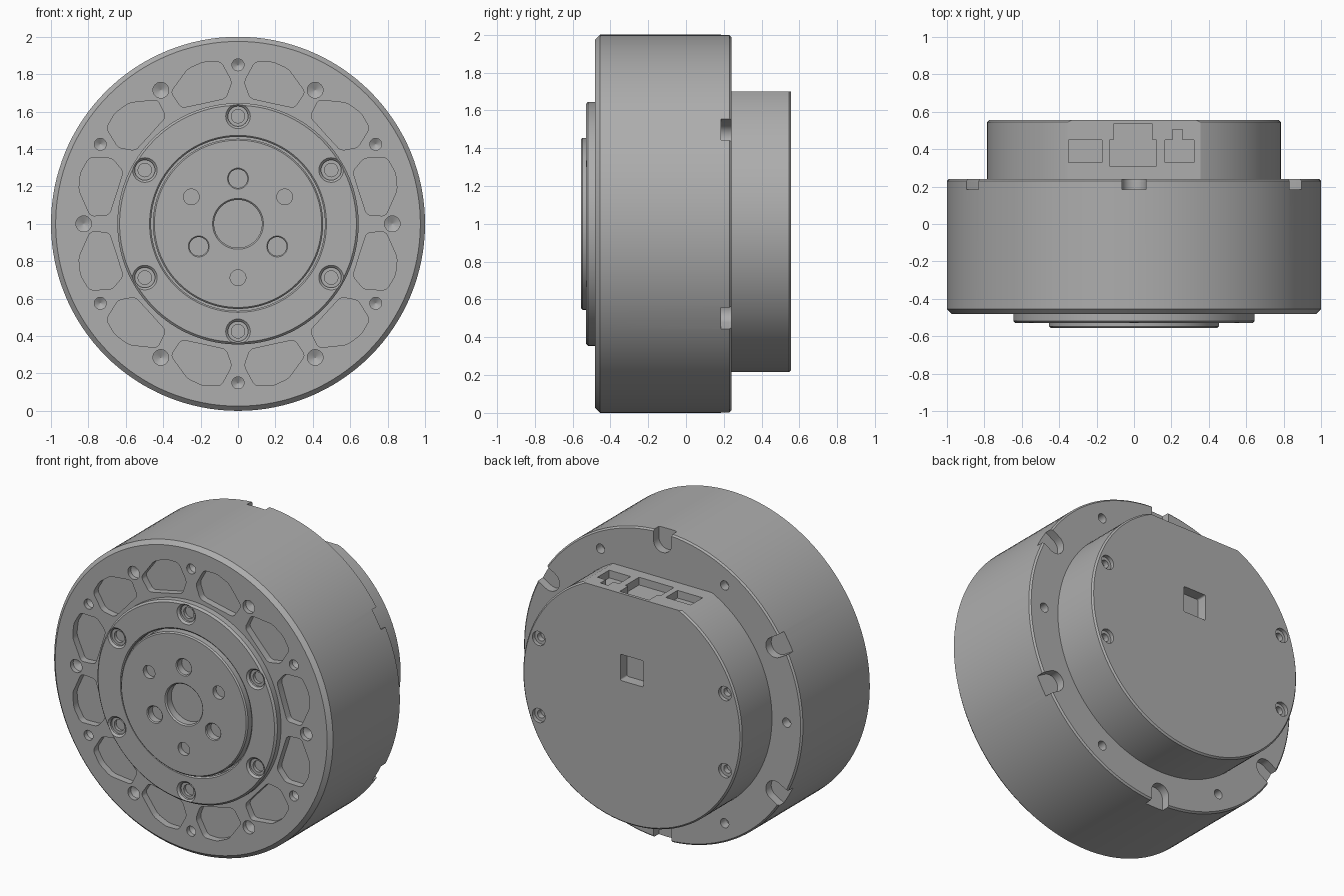
import bpy, bmesh
from math import sin, cos, pi, radians
from mathutils import Vector

cube = bpy.data.objects.get("Cube")
if cube:
    bpy.data.objects.remove(cube, do_unlink=True)

AXIS_Z = 1.0
grey = bpy.data.materials.new("machined_grey")
grey.use_nodes = True
COLOUR = (0.42, 0.42, 0.42, 1)
grey.diffuse_color = COLOUR
grey.node_tree.nodes["Principled BSDF"].inputs["Base Color"].default_value = COLOUR


def polar(radius, degrees, y=0.0):
    a = radians(degrees)
    return Vector((radius * cos(a), y, AXIS_Z + radius * sin(a)))


def lathe(bm, profile, centre=(0, 0, AXIS_Z), seg=128, closed=False):
    """Revolve (radius, y) points about an axis along y."""
    c = Vector(centre)
    rings = [[bm.verts.new(c + Vector((r * cos(2 * pi * i / seg), y, r * sin(2 * pi * i / seg))))
              for i in range(seg)] for r, y in profile]
    pairs = list(zip(rings, rings[1:]))
    if closed:
        pairs.append((rings[-1], rings[0]))
    else:
        bm.faces.new(rings[0])
        bm.faces.new(rings[-1])
    for a, b in pairs:
        for i in range(seg):
            j = (i + 1) % seg
            bm.faces.new((a[i], a[j], b[j], b[i]))


def prism(bm, points, vector, rounding=0.0):
    """Extrude an outline along a vector, optionally rounding its corners."""
    v = Vector(vector)
    low = [bm.verts.new(p) for p in points]
    high = [bm.verts.new(Vector(p) + v) for p in points]
    bm.faces.new(low)
    bm.faces.new(high)
    sides = []
    for i in range(len(low)):
        j = (i + 1) % len(low)
        bm.faces.new((low[i], low[j], high[j], high[i]))
        sides.append(bm.edges.get((low[i], high[i])))
    if rounding:
        bmesh.ops.bevel(bm, geom=sides, offset=rounding, segments=4, profile=0.5,
                        affect='EDGES', clamp_overlap=True)


def make(name, bm):
    bmesh.ops.recalc_face_normals(bm, faces=bm.faces)
    mesh = bpy.data.meshes.new(name)
    bm.to_mesh(mesh)
    bm.free()
    ob = bpy.data.objects.new(name, mesh)
    bpy.context.collection.objects.link(ob)
    mesh.materials.append(grey)
    return ob


def cut(ob, cutter_bm):
    """Subtract a cutter and bake the result."""
    cutter = make("cutter", cutter_bm)
    cutter.hide_render = True
    mod = ob.modifiers.new("cut", 'BOOLEAN')
    mod.object = cutter
    mod.solver = 'EXACT'
    mod.use_self = True
    deps = bpy.context.evaluated_depsgraph_get()
    deps.update()
    baked = bpy.data.meshes.new_from_object(ob.evaluated_get(deps))
    ob.modifiers.clear()
    ob.data = baked
    bpy.data.objects.remove(cutter, do_unlink=True)


def smooth(ob):
    bpy.ops.object.select_all(action='DESELECT')
    ob.select_set(True)
    bpy.context.view_layer.objects.active = ob
    bpy.ops.object.shade_smooth_by_angle(angle=radians(25))


FRONT, REAR, BACK = -0.48, 0.24, 0.555

# Main housing
bm = bmesh.new()
lathe(bm, [(0.975, FRONT), (1, -0.455), (1, 0.23), (0.99, REAR)])
housing = make("housing", bm)

# Front pockets, drilled holes, rear holes and rim notches
bm = bmesh.new()
pocket = [(0.87, 24), (0.76, 27.5), (0.675, 24.5), (0.67, 15),
          (0.69, 4), (0.79, 3), (0.87, 12), (0.885, 18)]
for k in range(6):
    for side in (1, -1):
        prism(bm, [polar(r, 60 * k + side * a, FRONT - 0.05) for r, a in pocket],
              (0, 0.095, 0), 0.02)
    for radius, angle, size in ((0.825, 0, 0.042), (0.85, 30, 0.032)):
        lathe(bm, [(size, -0.05), (size, 0.03), (0.001, 0.05)],
              polar(radius, 60 * k + angle, FRONT), 24)
    lathe(bm, [(0.03, -0.06), (0.03, 0.05)], polar(0.89, 60 * k, REAR), 24)
    # Notch with a rounded inner end
    a = 60 * k + 30
    out, across = polar(1, a) - polar(0, a), polar(1, a + 90) - polar(0, a)
    base = polar(0.93, a, 0.185)
    outline = [base + out * 0.12 - across * 0.065, base + out * 0.12 + across * 0.065]
    for i in range(13):
        t = pi * i / 12
        outline.append(base + (across * cos(t) - out * sin(t)) * 0.065)
    prism(bm, outline, (0, 0.1, 0))
cut(housing, bm)

# Raised front ring with counterbored screw holes
bm = bmesh.new()
lathe(bm, [(0.465, -0.47), (0.645, -0.47), (0.645, -0.518), (0.633, -0.53),
           (0.473, -0.53), (0.465, -0.522)], closed=True)
front_ring = make("front_ring", bm)
bm = bmesh.new()
for k in range(6):
    lathe(bm, [(0.066, -0.05), (0.066, 0), (0.054, 0.012), (0.054, 0.025),
               (0.036, 0.025), (0.036, 0.045)], polar(0.575, 60 * k + 30, -0.53), 32)
cut(front_ring, bm)

# Output hub with centre bore and bolt holes
bm = bmesh.new()
lathe(bm, [(0.455, -0.47), (0.455, -0.547), (0.447, -0.555)])
hub = make("output_hub", bm)
bm = bmesh.new()
lathe(bm, [(0.136, -0.6), (0.136, -0.555), (0.128, -0.547), (0.128, -0.5)], seg=64)
for k in range(3):
    lathe(bm, [(0.056, -0.05), (0.056, 0), (0.05, 0.006), (0.05, 0.05)],
          polar(0.242, 120 * k + 90, -0.555), 32)
    lathe(bm, [(0.042, -0.05), (0.042, 0.035)], polar(0.288, 120 * k + 30, -0.555), 32)
cut(hub, bm)

# Rear cover with a flat on top
bm = bmesh.new()
lathe(bm, [(0.785, 0.2), (0.785, BACK - 0.01), (0.775, BACK)])
cover = make("rear_cover", bm)
FLAT = 1.7
bm = bmesh.new()
prism(bm, [(-1, 0, FLAT), (1, 0, FLAT), (1, 1, FLAT), (-1, 1, FLAT)], (0, 0, 0.3))
cut(cover, bm)

# Connector sockets in the flat, rear window and rear screw holes
bm = bmesh.new()


def socket(outline, depth):
    prism(bm, [(x, y, FLAT - depth) for x, y in outline], (0, 0, depth + 0.05))


socket([(-0.35, 0.33), (-0.17, 0.33), (-0.17, 0.45), (-0.35, 0.45)], 0.05)
socket([(-0.13, 0.31), (0.12, 0.31), (0.12, 0.45), (0.1, 0.45), (0.1, 0.535),
        (-0.11, 0.535), (-0.11, 0.45), (-0.13, 0.45)], 0.05)
socket([(0.165, 0.33), (0.32, 0.33), (0.32, 0.45), (0.26, 0.45), (0.26, 0.505),
        (0.205, 0.505), (0.205, 0.45), (0.165, 0.45)], 0.05)
prism(bm, [(x, BACK - 0.07, z) for x, z in
           ((-0.083, 1.135), (0.083, 1.135), (0.083, 1.305), (-0.083, 1.305))],
      (0, 0.15, 0), 0.01)
for angle in (20.5, 159.5, 200.5, 339.5):
    lathe(bm, [(0.046, 0.05), (0.046, -0.025), (0.026, -0.025), (0.026, -0.06)],
          polar(0.713, angle, BACK), 24)
cut(cover, bm)

for part in (housing, front_ring, hub, cover):
    smooth(part)
